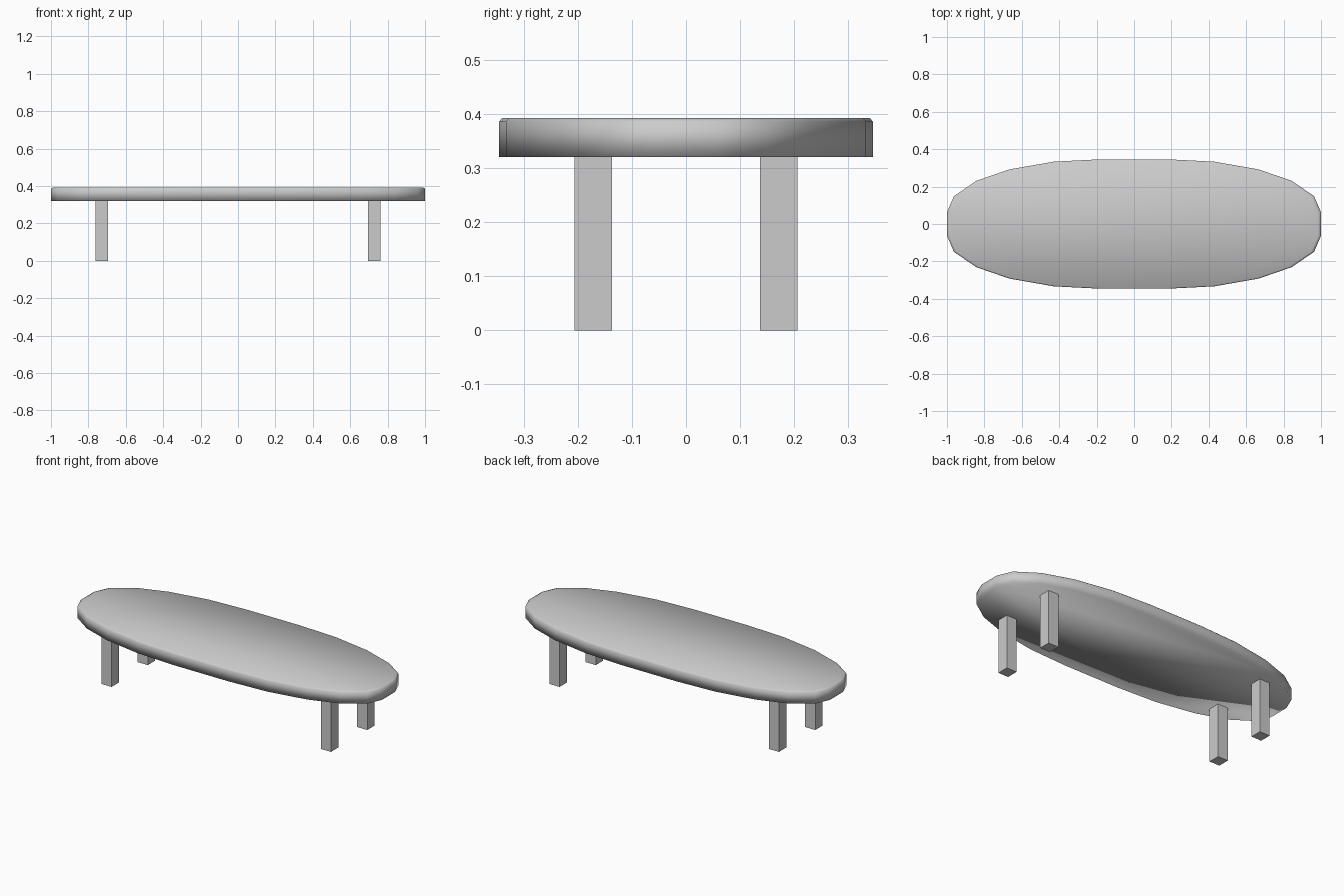
import bpy, bmesh

if "Cube" in bpy.data.objects:
    bpy.data.objects.remove(bpy.data.objects["Cube"])

HALF_W, HALF_D = 1.0, 0.346
Z_RIM, Z_EDGE, Z_TOP = 0.321, 0.387, 0.393

# Rounded 24-sided outline, one quadrant mirrored into four
q = [(1.0, 0.18), (0.963, 0.43), (0.843, 0.667), (0.667, 0.843), (0.43, 0.963), (0.18, 1.0)]
outline = (q + [(-x, y) for x, y in reversed(q)]
           + [(-x, -y) for x, y in q] + [(x, -y) for x, y in reversed(q)])


def make_object(name, bm, smooth=False):
    mesh = bpy.data.meshes.new(name)
    bm.to_mesh(mesh)
    bm.free()
    for p in mesh.polygons:
        p.use_smooth = smooth
    obj = bpy.data.objects.new(name, mesh)
    bpy.context.collection.objects.link(obj)
    return obj


# Table top: solid slab with a slim bevelled upper edge
bm = bmesh.new()
rings = [[bm.verts.new((x * HALF_W * s, y * HALF_D * s, z)) for x, y in outline]
         for s, z in ((1.0, Z_RIM), (1.0, Z_EDGE), (0.985, Z_TOP))]
n = len(outline)
for low, high in zip(rings, rings[1:]):
    for i in range(n):
        j = (i + 1) % n
        bm.faces.new((low[i], low[j], high[j], high[i]))
bm.faces.new(rings[-1])
bm.faces.new(rings[0][::-1])
make_object("table_top", bm, smooth=True)

# Four square legs
for x_name, sx in (("left", -1), ("right", 1)):
    for y_name, sy in (("front", -1), ("back", 1)):
        bm = bmesh.new()
        bmesh.ops.create_cube(bm, size=1)
        bmesh.ops.scale(bm, vec=(0.067, 0.069, Z_RIM), verts=bm.verts)
        bmesh.ops.translate(bm, vec=(sx * 0.729, sy * 0.172, Z_RIM / 2), verts=bm.verts)
        make_object(f"{y_name}_{x_name}_leg", bm)
